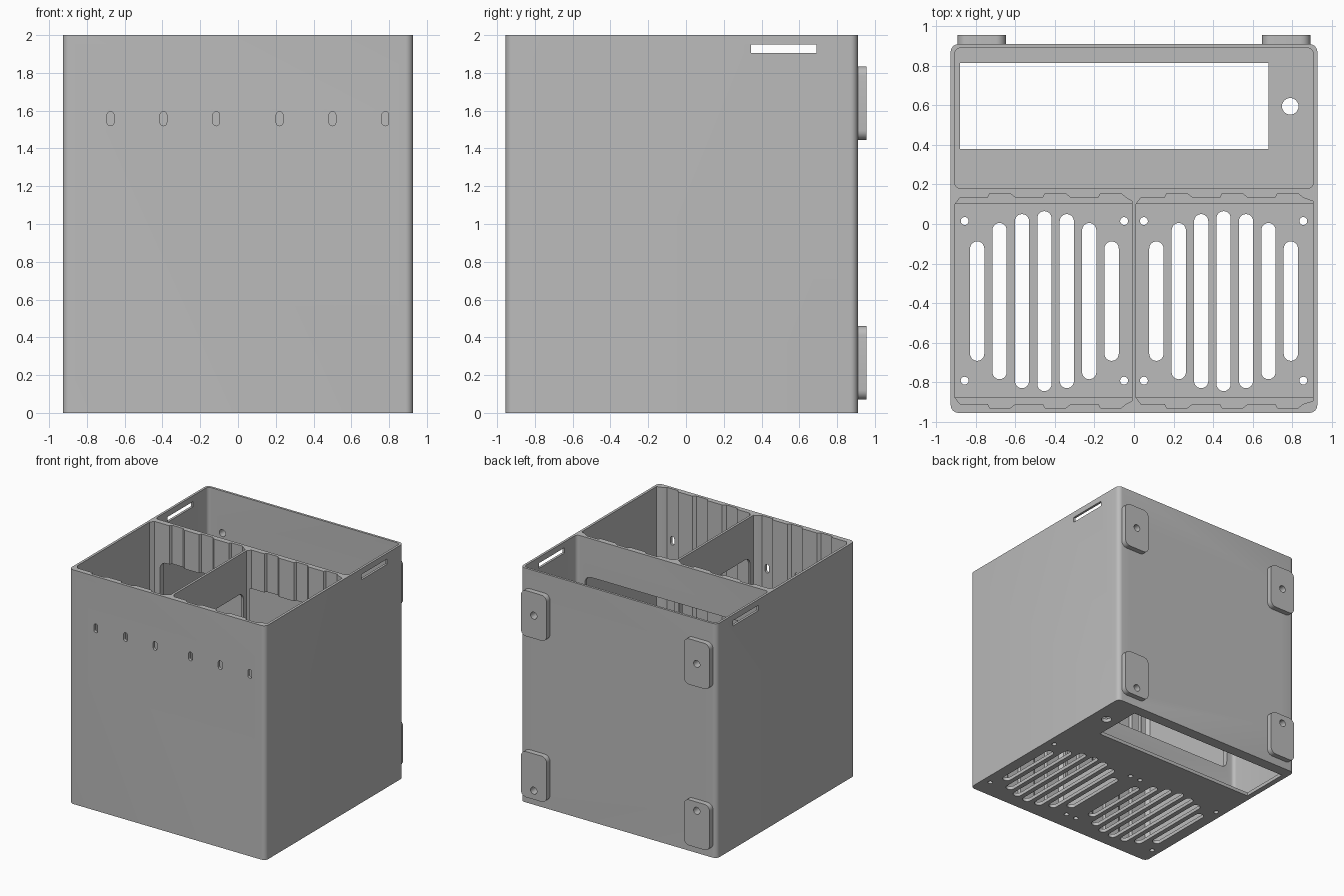
import bpy, bmesh, math

if "Cube" in bpy.data.objects:
    bpy.data.objects.remove(bpy.data.objects["Cube"])

grey = bpy.data.materials.new("mid grey")
grey.diffuse_color = (0.5, 0.5, 0.5, 1)
grey.use_nodes = True
grey.node_tree.nodes["Principled BSDF"].inputs["Base Color"].default_value = grey.diffuse_color


def rrect(u0, u1, v0, v1, r, seg=6):
    """Rounded rectangle outline."""
    pts = []
    for cu, cv, a in ((u1 - r, v1 - r, 0), (u0 + r, v1 - r, 90),
                      (u0 + r, v0 + r, 180), (u1 - r, v0 + r, 270)):
        for i in range(seg + 1):
            t = math.radians(a + 90 * i / seg)
            p = (cu + r * math.cos(t), cv + r * math.sin(t))
            if not pts or math.dist(p, pts[-1]) > 1e-5:
                pts.append(p)
    if math.dist(pts[0], pts[-1]) < 1e-5:
        pts.pop()
    return pts


def rect(u0, u1, v0, v1):
    return [(u0, v0), (u1, v0), (u1, v1), (u0, v1)]


def circle(u, v, r):
    return [(u + r * math.cos(i * math.tau / 24), v + r * math.sin(i * math.tau / 24)) for i in range(24)]


def solid(name, parts):
    """Object made of prisms: (outline, axis, start, end)."""
    bm = bmesh.new()
    place = {'x': lambda u, v, w: (w, u, v), 'y': lambda u, v, w: (u, w, v), 'z': lambda u, v, w: (u, v, w)}
    for pts, axis, a, b in parts:
        lo = [bm.verts.new(place[axis](u, v, a)) for u, v in pts]
        hi = [bm.verts.new(place[axis](u, v, b)) for u, v in pts]
        bm.faces.new(lo)
        bm.faces.new(hi)
        for i in range(len(pts)):
            j = (i + 1) % len(pts)
            bm.faces.new((lo[i], lo[j], hi[j], hi[i]))
    bmesh.ops.recalc_face_normals(bm, faces=bm.faces)
    me = bpy.data.meshes.new(name)
    bm.to_mesh(me)
    bm.free()
    me.materials.append(grey)
    ob = bpy.data.objects.new(name, me)
    bpy.context.collection.objects.link(ob)
    return ob


def cut(ob, *cutters):
    """Subtract cutters and bake the result."""
    for c in cutters:
        m = ob.modifiers.new("cut", 'BOOLEAN')
        m.operation, m.solver, m.object = 'DIFFERENCE', 'EXACT', c
    bpy.context.view_layer.update()
    me = bpy.data.meshes.new_from_object(ob.evaluated_get(bpy.context.evaluated_depsgraph_get()))
    ob.modifiers.clear()
    ob.data = me


def bay_outline(x0, x1, first):
    """Bay with three ramped grooves on its front and back walls."""
    def wall(y, yg):
        pts = []
        for i in range(3):
            g = first + i * 0.28
            pts += [(g - 0.01, y), (g, yg), (g + 0.105, yg), (min(g + 0.13, x1 - 0.012), y)]
        return pts
    back, front = wall(0.133, 0.153), wall(-0.91, -0.93)
    return ([(x0, 0.10), (x0 + 0.025, 0.133)] + back + [(x1, 0.115), (x1, -0.895)]
            + front[::-1] + [(x0 + 0.025, -0.91), (x0, -0.877)])


# Outer body
body = solid("storage_box", [(rrect(-0.927, 0.927, -0.955, 0.91, 0.04), 'z', 0, 2)])

# Rear bay and two front bays, with a shallow ledge at the floor
bays = solid("bay_cutter", [
    (rrect(-0.907, 0.907, 0.18, 0.89, 0.03), 'z', 0.03, 2.1),
    (bay_outline(-0.905, -0.01, -0.73), 'z', 0.055, 2.1),
    (bay_outline(0.01, 0.905, 0.165), 'z', 0.055, 2.1)])
wells = solid("well_cutter", [(rect(s * 0.4575 - 0.4475, s * 0.4575 + 0.4475, -0.877, 0.10), 'z', 0.03, 0.2)
                              for s in (-1, 1)])

# Floor openings: vent slots, screw holes, rear window and cable hole
floor = [(rect(-0.88, 0.68, 0.38, 0.815), 'z', -0.1, 0.1), (circle(0.79, 0.595, 0.042), 'z', -0.1, 0.1)]
for cx in (-0.453, 0.453):
    for i in range(-3, 4):
        h = (0.455, 0.44, 0.395, 0.302)[abs(i)]
        x = cx + i * 0.1133
        floor.append((rrect(x - 0.036, x + 0.036, -0.39 - h, -0.39 + h, 0.0359), 'z', -0.1, 0.1))
    for dx in (-0.403, 0.403):
        for y in (0.015, -0.792):
            floor.append((circle(cx + dx, y, 0.02), 'z', -0.1, 0.1))
floor = solid("floor_cutter", floor)

# Wall openings: inner windows, side slots and front peg slots
walls = [(rrect(-0.83, 0.83, 0.33, 1.67, 0.06), 'y', 0.12, 0.2),
         (rrect(-0.85, 0.06, 0.33, 1.66, 0.06), 'x', -0.05, 0.05),
         (rect(0.345, 0.69, 1.905, 1.95), 'x', -1, 1)]
for x in (-0.675, -0.395, -0.115, 0.22, 0.5, 0.78):
    walls.append((rrect(x - 0.018, x + 0.018, 1.52, 1.595, 0.0179), 'y', -1.0, -0.88))
walls = solid("wall_cutter", walls)

# Mounting holes through the rear pads and rear wall
holes = solid("screw_cutter", [(circle(x, z, 0.03), 'y', 0.85, 1.0)
                               for x, z in ((-0.77, 1.64), (0.77, 1.64), (-0.77, 0.385), (0.77, 0.145))])
cut(body, bays, wells, floor, walls, holes)

# Rear pads
pads = []
for side, sx in (("left", -1), ("right", 1)):
    for level, z in (("lower", 0.265), ("upper", 1.64)):
        pad = solid(f"{level}_{side}_pad",
                    [(rrect(sx * 0.77 - 0.122, sx * 0.77 + 0.122, z - 0.195, z + 0.195, 0.05), 'y', 0.909, 0.955)])
        cut(pad, holes)
        pads.append(pad)

for c in (bays, wells, floor, walls, holes):
    bpy.data.objects.remove(c)
for ob in [body] + pads:
    bpy.ops.object.select_all(action='DESELECT')
    ob.select_set(True)
    bpy.context.view_layer.objects.active = ob
    bpy.ops.object.shade_smooth_by_angle(angle=math.radians(30))
